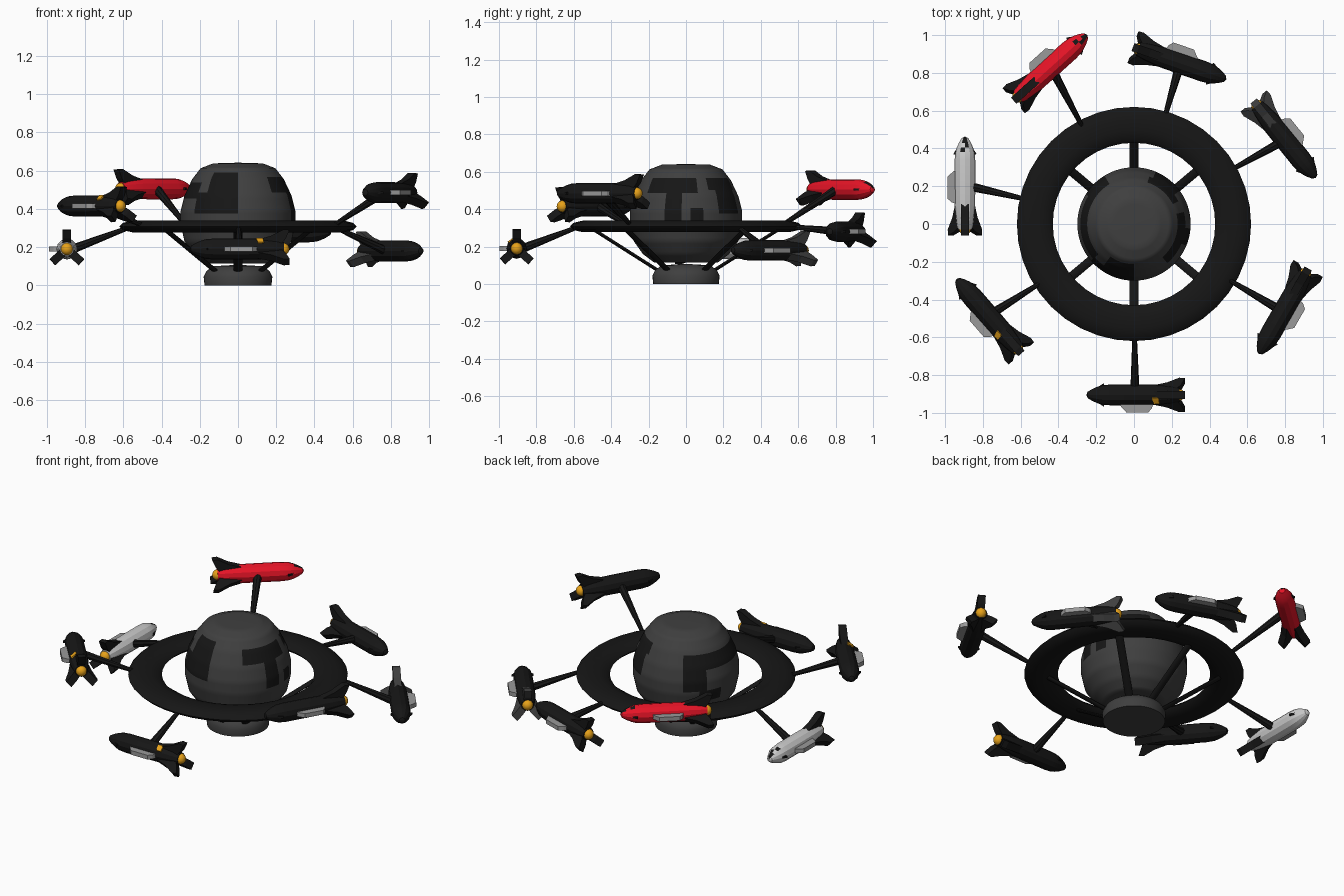
import bpy, bmesh, math
from mathutils import Matrix, Vector

if "Cube" in bpy.data.objects:
    bpy.data.objects.remove(bpy.data.objects["Cube"])


def material(name, *rgb):
    m = bpy.data.materials.new(name)
    m.diffuse_color = (*rgb, 1)
    m.use_nodes = True
    m.node_tree.nodes["Principled BSDF"].inputs["Base Color"].default_value = m.diffuse_color
    return m


BLACK = material("black", 0.008, 0.008, 0.008)
DARK = material("dark grey", 0.05, 0.05, 0.05)
GREY = material("mid grey", 0.32, 0.32, 0.32)
LIGHT = material("light grey", 0.6, 0.6, 0.6)
RED = material("red", 0.8, 0.007, 0.02)
ORANGE = material("orange", 0.8, 0.36, 0.01)


def finish(name, bm, mats, matrix=None, smooth=None):
    bmesh.ops.recalc_face_normals(bm, faces=bm.faces)
    me = bpy.data.meshes.new(name)
    bm.to_mesh(me)
    bm.free()
    for m in mats:
        me.materials.append(m)
    ob = bpy.data.objects.new(name, me)
    bpy.context.collection.objects.link(ob)
    if matrix:
        ob.matrix_world = matrix
    if smooth:
        bpy.ops.object.select_all(action='DESELECT')
        ob.select_set(True)
        bpy.context.view_layer.objects.active = ob
        bpy.ops.object.shade_smooth_by_angle(angle=math.radians(smooth))
    return ob


def lathe(points, sides, closed=False):
    """Spin (radius, height) points round z."""
    bm = bmesh.new()
    rings = []
    for r, z in points:
        if r < 1e-6:
            rings.append([bm.verts.new((0, 0, z))] * sides)
        else:
            rings.append([bm.verts.new((r * math.cos(a), r * math.sin(a), z))
                          for a in (2 * math.pi * i / sides for i in range(sides))])
    pairs = list(zip(rings, rings[1:]))
    if closed:
        pairs.append((rings[-1], rings[0]))
    for lo, hi in pairs:
        for i in range(sides):
            j = (i + 1) % sides
            quad = list(dict.fromkeys((lo[i], lo[j], hi[j], hi[i])))
            if len(quad) > 2:
                bm.faces.new(quad)
    return bm


def extrude_outline(bm, pts, offset, thick):
    """Prism of 3D outline pts, thickened along the offset direction."""
    d = Vector(offset) * thick / 2
    a = [bm.verts.new(Vector(p) - d) for p in pts]
    b = [bm.verts.new(Vector(p) + d) for p in pts]
    bm.faces.new(a)
    bm.faces.new(b[::-1])
    for i in range(len(pts)):
        j = (i + 1) % len(pts)
        bm.faces.new((a[i], a[j], b[j], b[i]))


def rod(name, p, q, r1, r2, mat, sides=8, flat=1.0):
    p, q = Vector(p), Vector(q)
    d = q - p
    bm = lathe([(0, 0), (r1, 0), (r2, d.length), (0, d.length)], sides)
    z = d.normalized()
    x = Vector((0, 0, 1)).cross(z).normalized()
    y = z.cross(x)
    rot = Matrix((x, y, z)).transposed().to_4x4()
    bmesh.ops.scale(bm, verts=bm.verts, vec=(1, flat, 1))
    finish(name, bm, [mat], Matrix.Translation(p) @ rot, 40)


# Globe with dark land patches, each given as lon min/max and z min/max
LAND = [(-140, -90, .38, .48), (-128, -90, .48, .595),
        (-48, 12, .495, .57), (-24, -5, .34, .495), (3, 20, .335, .40),
        (25, 72, .50, .565), (36, 66, .37, .50),
        (120, 222, .45, .535), (120, 150, .33, .45), (138, 166, .26, .34)]
profile = [(0, .115), (.17, .115), (.23, .16), (.28, .23), (.30, .32), (.30, .39),
           (.28, .47), (.24, .555), (.195, .613), (.13, .638), (0, .642)]
dense = []
for (r1, z1), (r2, z2) in zip(profile, profile[1:]):
    dense += [(r1 + (r2 - r1) * k / 5, z1 + (z2 - z1) * k / 5) for k in range(5)]
bm = lathe(dense + [profile[-1]], 80)
for f in bm.faces:
    c = f.calc_center_median()
    lon = math.degrees(math.atan2(c.y, c.x))
    f.material_index = any(a <= w <= b and lo <= c.z <= hi
                           for a, b, lo, hi in LAND for w in (lon, lon + 360))
finish("globe", bm, [DARK, BLACK], smooth=40)

# Pedestal under the globe
finish("base", lathe([(0, 0), (.175, 0), (.18, .045), (.165, .075), (.13, .1), (0, .108)], 40),
       [DARK], smooth=40)

# Flattened ring
section = [(.525 + .095 * math.cos(t), .308 + .032 * math.sin(t))
           for t in (2 * math.pi * k / 10 for k in range(10))]
finish("ring", lathe(section, 40, True), [BLACK], smooth=40)

# Flat struts from base to ring
for ang in (40, 90, 140, 220, 270, 320):
    c, s = math.cos(math.radians(ang)), math.sin(math.radians(ang))
    rod("strut", (.13 * c, .13 * s, .06), (.50 * c, .50 * s, .295), .023, .023, BLACK, 8, .4)

# Rockets: x, y, z, heading, body colour, fin colour, has orange patch
ROCKETS = [(-.44, .83, .505, 42, RED, BLACK, False),
           (.245, .85, .28, -19, BLACK, BLACK, False),
           (.80, .445, .18, -51, BLACK, DARK, False),
           (-.895, .205, .19, 90, LIGHT, BLACK, False),
           (.79, -.465, .485, -120, BLACK, BLACK, False),
           (.005, -.905, .19, 180, BLACK, BLACK, True),
           (-.77, -.485, .415, 131, BLACK, BLACK, True)]
TO_X = Matrix.Rotation(math.pi / 2, 4, 'Y')
HULL = [(0, -.235), (.036, -.235), (.044, -.2), (.054, -.11), (.055, 0), (.055, .13),
        (.051, .175), (.043, .2), (.032, .225), (.017, .25), (0, .258)]

for x, y, z, heading, body, fin, patch in ROCKETS:
    place = Matrix.Translation((x, y, z)) @ Matrix.Rotation(math.radians(heading), 4, 'Z')

    # Hull with checkered dark nose windows
    bm = lathe(HULL, 12)
    bm.transform(TO_X)
    for f in bm.faces:
        c = f.calc_center_median()
        if c.x > .18 and c.z > abs(c.y) * 1.2:
            f.material_index = int(c.x > .235 or (c.y > 0) == (c.x < .21))
    finish("rocket_hull", bm, [body, BLACK], place, 25)

    # Three swept tail fins, each a thick prong
    bm = bmesh.new()
    for a in (90, 222, 318):
        u = Vector((0, math.cos(math.radians(a)), math.sin(math.radians(a))))
        n = Vector((1, 0, 0)).cross(u)
        side = [(-.10, .05), (-.17, .07), (-.235, .103), (-.265, .10), (-.245, .055), (-.225, .03)]
        extrude_outline(bm, [Vector((px, 0, 0)) + u * r for px, r in side], n, .044)
    finish("tail_fins", bm, [fin], place)

    # Side plate on the outward face
    bm = bmesh.new()
    extrude_outline(bm, [(-.10, .04, 0), (.08, .04, 0), (.075, .06, 0), (.045, .093, 0),
                         (-.07, .093, 0), (-.09, .07, 0)], (0, 0, 1), .026)
    finish("side_plate", bm, [GREY], place)

    # Small side spikes on the nose
    bm = bmesh.new()
    for s in (-1, 1):
        extrude_outline(bm, [(.215, s * .03, 0), (.165, s * .062, 0), (.16, s * .045, 0)],
                        (0, 0, 1), .012)
    finish("nose_spikes", bm, [BLACK], place)

    # Orange engine glow
    bm = bmesh.new()
    bmesh.ops.create_uvsphere(bm, u_segments=12, v_segments=8, radius=.032)
    finish("engine", bm, [ORANGE], place @ Matrix.Translation((-.232, 0, 0)), 60)

    # Orange marking above the tail
    if patch:
        bm = bmesh.new()
        extrude_outline(bm, [(-.09, -.018, 0), (-.125, -.02, 0), (-.13, .018, 0), (-.10, .02, 0)],
                        (0, 0, 1), .008)
        finish("orange_mark", bm, [ORANGE], place @ Matrix.Rotation(math.radians(-35), 4, 'X')
               @ Matrix.Translation((0, 0, .054)))

    # Tapered arm from ring to rocket
    d = Vector((x, y, 0)).normalized()
    rod("arm", (d.x * .57, d.y * .57, .308), (x - d.x * .03, y - d.y * .03, z),
        .011, .024, BLACK)
